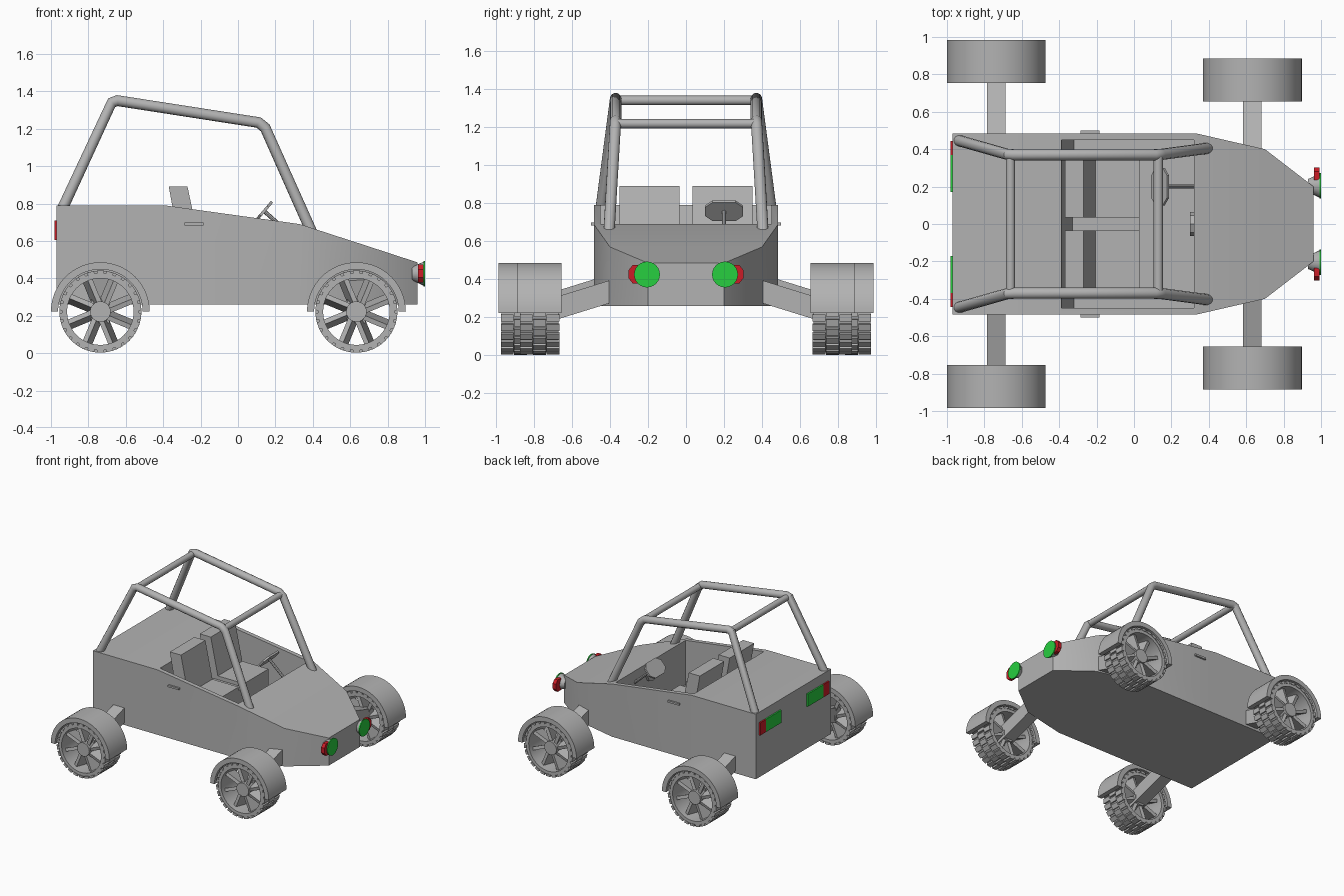
import bpy, bmesh, math
from mathutils import Matrix, Vector

if "Cube" in bpy.data.objects:
    bpy.data.objects.remove(bpy.data.objects["Cube"])


def material(name, rgb):
    m = bpy.data.materials.new(name)
    m.diffuse_color = (*rgb, 1)
    m.use_nodes = True
    m.node_tree.nodes["Principled BSDF"].inputs["Base Color"].default_value = m.diffuse_color
    return m


GREY = material("grey", (0.45, 0.45, 0.45))
GREEN = material("green", (0.02, 0.62, 0.05))
RED = material("red", (0.6, 0.012, 0.02))


def finish(name, bm, mat, smooth=False):
    bmesh.ops.recalc_face_normals(bm, faces=bm.faces)
    me = bpy.data.meshes.new(name)
    bm.to_mesh(me)
    bm.free()
    me.materials.append(mat)
    ob = bpy.data.objects.new(name, me)
    bpy.context.collection.objects.link(ob)
    if smooth:
        select(ob)
        bpy.ops.object.shade_smooth_by_angle(angle=math.radians(30))
    return ob


def select(ob):
    bpy.ops.object.select_all(action='DESELECT')
    ob.select_set(True)
    bpy.context.view_layer.objects.active = ob


def prism(name, pts, vec, mat=GREY):
    """Extrude a polygon of 3D points along a vector."""
    bm = bmesh.new()
    f = bm.faces.new([bm.verts.new(p) for p in pts])
    new = bmesh.ops.extrude_face_region(bm, geom=[f], use_keep_orig=True)["geom"]
    bmesh.ops.translate(bm, vec=vec, verts=[v for v in new if isinstance(v, bmesh.types.BMVert)])
    return finish(name, bm, mat)


def box(name, x0, x1, y0, y1, z0, z1, mat=GREY):
    return prism(name, [(x0, y0, z0), (x1, y0, z0), (x1, y1, z0), (x0, y1, z0)], (0, 0, z1 - z0), mat)


def ring(bm, r0, r1, y0, y1, a0=0.0, a1=2 * math.pi, seg=48):
    """Rectangular section swept around the y axis."""
    full = a1 - a0 > 6.28
    rows = []
    for i in range(seg if full else seg + 1):
        a = a0 + (a1 - a0) * i / seg
        c, s = math.cos(a), math.sin(a)
        rows.append([bm.verts.new((r * c, y, r * s)) for r, y in ((r0, y0), (r1, y0), (r1, y1), (r0, y1))])
    pairs = list(zip(rows, rows[1:])) + ([(rows[-1], rows[0])] if full else [])
    for p, q in pairs:
        for k in range(4):
            bm.faces.new((p[k], p[(k + 1) % 4], q[(k + 1) % 4], q[k]))
    if not full:
        bm.faces.new(rows[0])
        bm.faces.new(rows[-1])


def cylinder(name, a, b, r, seg=16, mat=GREY, r2=None):
    a, b = Vector(a), Vector(b)
    d = b - a
    bm = bmesh.new()
    m = Matrix.Translation((a + b) / 2) @ d.to_track_quat('Z', 'Y').to_matrix().to_4x4()
    bmesh.ops.create_cone(bm, cap_ends=True, segments=seg, radius1=r, radius2=r if r2 is None else r2,
                          depth=d.length, matrix=m)
    return finish(name, bm, mat, True)


# body: stations of x, half width and top height
bm = bmesh.new()
rows = [[bm.verts.new(p) for p in ((x, -w, 0.26), (x, w, 0.26), (x, w, z), (x, -w, z))]
        for x, w, z in ((-0.97, 0.485, 0.79), (-0.39, 0.485, 0.79), (0.33, 0.485, 0.69),
                        (0.70, 0.40, 0.57), (0.96, 0.20, 0.485))]
for p, q in zip(rows, rows[1:]):
    for k in range(4):
        bm.faces.new((p[k], p[(k + 1) % 4], q[(k + 1) % 4], q[k]))
bm.faces.new(rows[0])
bm.faces.new(rows[-1])
body = finish("body", bm, GREY)

# open cockpit
cutter = prism("cockpit_cutter", [(-0.42, -0.45, 1.0), (-0.32, -0.45, 0.33), (0.32, -0.45, 0.33), (0.32, -0.45, 1.0)],
               (0, 0.9, 0))
cutter.hide_render = True
mod = body.modifiers.new("cockpit", 'BOOLEAN')
mod.operation = 'DIFFERENCE'
mod.solver = 'EXACT'
mod.object = cutter
select(body)
bpy.ops.object.modifier_apply(modifier=mod.name)
bpy.data.objects.remove(cutter)

# seats and centre console
for s in (1, -1):
    y0, w = 0.035 * s, 0.315 * s
    prism("seat_back", [(-0.37, y0, 0.89), (-0.27, y0, 0.89), (-0.20, y0, 0.56), (-0.31, y0, 0.56)], (0, w, 0))
    box("seat_cushion", -0.31, 0.03, y0, y0 + w, 0.40, 0.59)
box("console", -0.33, 0.03, -0.034, 0.034, 0.33, 0.56)

# steering wheel, column and dashboard gauge
u, v = Vector((0, 1, 0)), Vector((0.65, 0, 0.76))
c = Vector((0.145, 0.2, 0.755))
prism("steering_wheel", [c + u * a + v * b for a, b in ((0.1, 0.03), (0.06, 0.065), (-0.06, 0.065), (-0.1, 0.03),
                                                        (-0.1, -0.03), (-0.06, -0.065), (0.06, -0.065), (0.1, -0.03))],
      (-0.011, 0, 0.01))
cylinder("steering_column", c, (0.33, 0.2, 0.59), 0.011, 8)
cylinder("dashboard_gauge", (0.33, 0, 0.6), (0.30, 0, 0.6), 0.065, 8)


# roll cage tubes
def tube(name, pts, r):
    cu = bpy.data.curves.new(name, 'CURVE')
    cu.dimensions = '3D'
    cu.bevel_depth = r
    cu.bevel_resolution = 4
    cu.use_fill_caps = True
    sp = cu.splines.new('POLY')
    sp.points.add(len(pts) - 1)
    for p, co in zip(sp.points, pts):
        p.co = (*co, 1)
    cu.materials.append(GREY)
    ob = bpy.data.objects.new(name, cu)
    bpy.context.collection.objects.link(ob)
    select(ob)
    bpy.ops.object.convert(target='MESH')
    bpy.ops.object.shade_smooth_by_angle(angle=math.radians(35))


for s in (1, -1):
    tube("cage_side", [(-0.94, 0.447 * s, 0.77), (-0.675, 0.372 * s, 1.34), (-0.645, 0.37 * s, 1.35),
                       (0.11, 0.37 * s, 1.233), (0.145, 0.372 * s, 1.205), (0.395, 0.405 * s, 0.645)], 0.03)
for x, z in ((-0.66, 1.34), (0.13, 1.218)):
    tube("cage_crossbar", [(x, -0.37, z), (x, 0.37, z)], 0.025)

# wheel: tyre, staggered tread blocks, spokes and hub
bm = bmesh.new()
ring(bm, 0.178, 0.206, -0.1, 0.1)
for row in range(3):
    for i in range(26):
        a = 2 * math.pi * (i + 0.5 * (row % 2)) / 26
        m = (Matrix.Rotation(a, 4, 'Y') @ Matrix.Translation((0, (row - 1) * 0.07, 0.210))
             @ Matrix.Diagonal((0.037, 0.068, 0.018, 1)))
        bmesh.ops.create_cube(bm, size=1, matrix=m)
for i in range(8):
    m = (Matrix.Rotation(2 * math.pi * (i + 0.5) / 8, 4, 'Y') @ Matrix.Translation((0, 0, 0.115))
         @ Matrix.Rotation(math.radians(14), 4, 'Z') @ Matrix.Diagonal((0.026, 0.12, 0.14, 1)))
    bmesh.ops.create_cube(bm, size=1, matrix=m)
bmesh.ops.create_cone(bm, cap_ends=True, segments=24, radius1=0.055, radius2=0.055, depth=0.15,
                      matrix=Matrix.Rotation(math.pi / 2, 4, 'X'))
wheel = finish("wheel", bm, GREY, True)
# fender: half ring above the wheel
bm = bmesh.new()
ring(bm, 0.226, 0.264, -0.115, 0.115, 0, math.pi, 32)
fender = finish("fender", bm, GREY, True)

# place the four corners with their suspension arms
first = True
for cx, cy in ((0.633, 0.77), (-0.736, 0.87)):
    for s in (1, -1):
        for src in (wheel, fender):
            ob = src if first else src.copy()
            if not first:
                bpy.context.collection.objects.link(ob)
            ob.location = (cx, cy * s, 0.222)
        first = False
        yi = cy - 0.42
        prism("suspension_arm", [(cx - 0.05, yi * s, 0.29), (cx - 0.05, cy * s, 0.16),
                                 (cx - 0.05, cy * s, 0.28), (cx - 0.05, yi * s, 0.41)], (0.1, 0, 0))

for s in (1, -1):
    # door handles
    box("door_handle", -0.285, -0.185, 0.48 * s, 0.5 * s, 0.683, 0.698)
    # headlights: housing, green lens, red side marker
    cylinder("headlight_housing", (0.93, 0.205 * s, 0.425), (0.992, 0.205 * s, 0.425), 0.035, 24, GREY, 0.064)
    cylinder("headlight_lens", (0.991, 0.205 * s, 0.425), (1.0, 0.205 * s, 0.425), 0.068, 24, GREEN)
    prism("side_marker", [(0.962, y * s, z) for y, z in ((0.235, 0.378), (0.28, 0.378), (0.302, 0.405),
                                                         (0.302, 0.448), (0.28, 0.475), (0.235, 0.475))],
          (0.03, 0, 0), RED)
    # tail lights
    box("tail_light_inner", -0.982, -0.965, 0.17 * s, 0.37 * s, 0.605, 0.708, GREEN)
    box("tail_light_outer", -0.982, -0.965, 0.37 * s, 0.445 * s, 0.605, 0.708, RED)

select(body)
bpy.ops.object.shade_smooth_by_angle(angle=math.radians(30))
